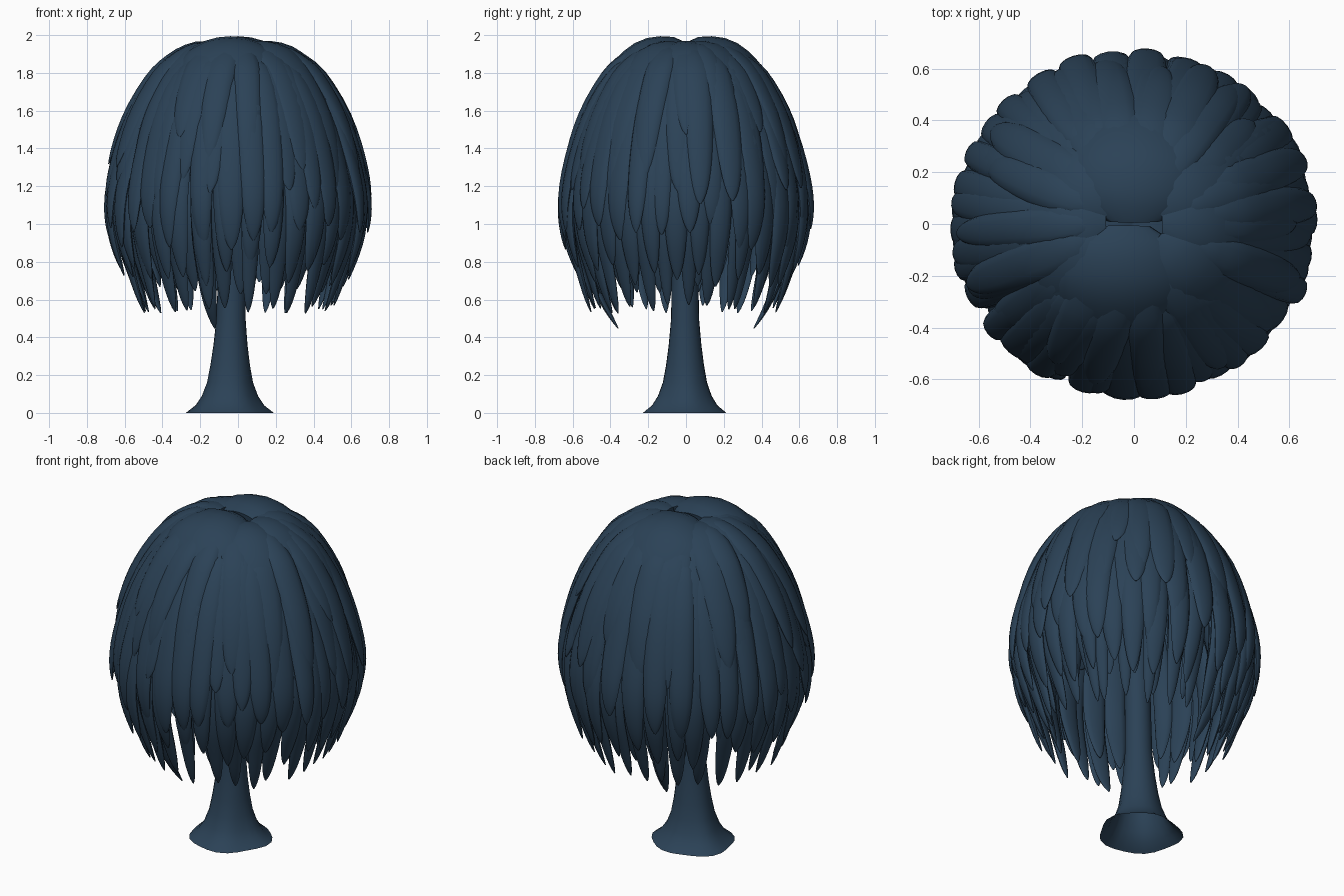
import bpy, bmesh, math, random
from mathutils import Vector

if "Cube" in bpy.data.objects:
    bpy.data.objects.remove(bpy.data.objects["Cube"])

random.seed(11)
mat = bpy.data.materials.new("dark slate blue")
mat.diffuse_color = (0.024, 0.054, 0.094, 1)
mat.use_nodes = True
mat.node_tree.nodes["Principled BSDF"].inputs["Base Color"].default_value = mat.diffuse_color

# outer outline of the crown: radius, height
CROWN = [(0.0, 1.955), (0.12, 1.968), (0.25, 1.945), (0.365, 1.88), (0.47, 1.78), (0.59, 1.58),
         (0.672, 1.35), (0.716, 1.13), (0.705, 0.93), (0.65, 0.73), (0.57, 0.50), (0.43, 0.25)]


def crown(s):
    """Smooth point on the outline, s = 0 (top) to 11 (bottom)."""
    s = max(0, min(s, len(CROWN) - 1.001))
    i = int(s)
    t = s - i
    p = [Vector(CROWN[max(0, min(k, len(CROWN) - 1))]) for k in (i - 1, i, i + 1, i + 2)]
    return 0.5 * (2 * p[1] + (p[2] - p[0]) * t + (2 * p[0] - 5 * p[1] + 4 * p[2] - p[3]) * t * t
                  + (3 * p[1] - p[0] - 3 * p[2] + p[3]) * t ** 3)


def find_s(z):
    lo, hi = 1.0, len(CROWN) - 1.01
    for _ in range(30):
        m = (lo + hi) / 2
        if crown(m).y > z:
            lo = m
        else:
            hi = m
    return lo


def skin(bm, rings, caps=(True, True)):
    """Loft closed rings and cap the ends."""
    n = len(rings[0])
    vs = [[bm.verts.new(p) for p in r] for r in rings]
    for a, b in zip(vs, vs[1:]):
        for k in range(n):
            bm.faces.new((a[k], a[(k + 1) % n], b[(k + 1) % n], b[k]))
    if caps[0]:
        bm.faces.new(vs[0][::-1])
    if caps[1]:
        bm.faces.new(vs[-1])


def finish(bm, name):
    bmesh.ops.recalc_face_normals(bm, faces=bm.faces)
    me = bpy.data.meshes.new(name)
    bm.to_mesh(me)
    bm.free()
    ob = bpy.data.objects.new(name, me)
    bpy.context.collection.objects.link(ob)
    me.materials.append(mat)
    bpy.context.view_layer.objects.active = ob
    ob.select_set(True)
    bpy.ops.object.shade_smooth_by_angle(angle=math.radians(50))
    ob.select_set(False)


def frond(bm, ang, s0, z_tip, width, thick, inset, drift=0.0, shift=0.0, curl=0.0,
          bend=0.8, sink=0.0, steps=16, sides=12):
    """One hanging leaf strand that follows the crown outline, with a rounded tip."""
    s1 = find_s(z_tip)
    rings = []
    for i in range(steps + 1):
        f = i / steps
        t = math.sin(f * math.pi / 2) * 0.7 + 0.3 * f
        s = s0 + (s1 - s0) * t
        p = crown(s)
        d = (crown(s + 0.05) - crown(s - 0.05)).normalized()
        a = ang + drift * t
        out = Vector((math.cos(a), math.sin(a), 0))
        side = Vector((-math.sin(a), math.cos(a), 0))
        nrm = out * -d.y + Vector((0, 0, d.x))
        c = (out * (p.x - curl * t ** 4) + Vector((0, 0, p.y)) + side * shift
             - nrm * (inset + thick + sink * t * t))
        taper = max(0.01, 1 - t ** 5) ** 0.6 * min(1, 0.65 + 1.2 * t)
        if i == 0:
            taper *= 0.6
        ring = []
        for k in range(sides):
            q = 2 * math.pi * k / sides
            u = width * taper * math.cos(q)
            h = thick * max(0.1, taper) * math.sin(q) - bend * u * u
            v = c + side * u + nrm * h
            ring.append((v.x, v.y * 0.955, v.z))
        rings.append(ring)
    skin(bm, rings)


# tiers of leaf strands: name, count, start, tip height, tip jitter, half width, inset
tiers = [("upper_fronds", 18, 1.5, 1.38, 0.12, 0.085, -0.008),
         ("shoulder_fronds", 24, 2.2, 1.16, 0.08, 0.078, -0.004),
         ("middle_fronds", 30, 3.0, 0.92, 0.07, 0.074, 0.004),
         ("lower_fronds", 32, 4.0, 0.71, 0.06, 0.064, 0.022),
         ("hanging_fronds", 30, 4.6, 0.52, 0.025, 0.056, 0.05),
         ("inner_fronds", 26, 4.5, 0.62, 0.06, 0.062, 0.12)]
for j, (name, n, s0, tip, jit, w, inset) in enumerate(tiers):
    bm = bmesh.new()
    for k in range(n):
        a = 2 * math.pi * (k + 0.5 * (j % 2) + random.uniform(-0.15, 0.15)) / n
        frond(bm, a, s0 + random.uniform(-0.2, 0.3), tip + random.uniform(-jit, jit),
              w * random.uniform(0.88, 1.12), 0.026, inset + random.uniform(-0.012, 0.012),
              random.uniform(-0.05, 0.05), curl=random.uniform(-0.02, 0.02))
    finish(bm, name)

# two broad lobes meeting across the top, and side lobes tucked below them
bm = bmesh.new()
for sgn, sh in ((1, 0.0), (-1, -0.04)):
    frond(bm, sgn * math.pi / 2, 0.1, 1.3, 0.26, 0.05, -0.038, shift=sh, bend=0.9,
          sink=0.11, sides=20)
for deg in (-38, 0, 34, 146, 180, 214):
    frond(bm, math.radians(deg), 0.9, 1.3, 0.16, 0.04, -0.016, bend=0.9, sink=0.06, sides=16)
finish(bm, "top_lobes")

# two long strands that curl in towards the trunk
bm = bmesh.new()
for sgn in (-1, 1):
    frond(bm, sgn * math.radians(108), 5.5, 0.405, 0.06, 0.026, 0.06, curl=0.05)
finish(bm, "long_fronds")

# inner dome that closes gaps between strands
bm = bmesh.new()
dome = []
for i in range(13):
    p = crown(0.2 + i * 0.5)
    r = max(0.01, p.x - 0.06)
    dome.append([(r * math.cos(k * math.pi / 16), 0.955 * r * math.sin(k * math.pi / 16),
                  p.y - 0.05) for k in range(32)])
skin(bm, dome, (True, False))
finish(bm, "crown_core")

# trunk with an uneven flared foot, open underneath: height, radius
bm = bmesh.new()
rings = []
for z, r in [(0, 0.23), (0.012, 0.215), (0.04, 0.18), (0.09, 0.148), (0.16, 0.122), (0.25, 0.105),
             (0.36, 0.09), (0.5, 0.077), (0.7, 0.074), (1.0, 0.072), (1.4, 0.07), (1.75, 0.06)]:
    ring = []
    for k in range(24):
        q = 2 * math.pi * k / 24
        wob = 1 + max(0, 1 - z / 0.3) * (0.035 * math.sin(5 * q + 1) + 0.03 * math.sin(3 * q))
        ring.append((-0.047 + 0.02 * min(1, z) + r * wob * math.cos(q),
                     -0.005 + r * wob * 0.96 * math.sin(q), z))
    rings.append(ring)
skin(bm, rings, (False, True))
finish(bm, "trunk")
